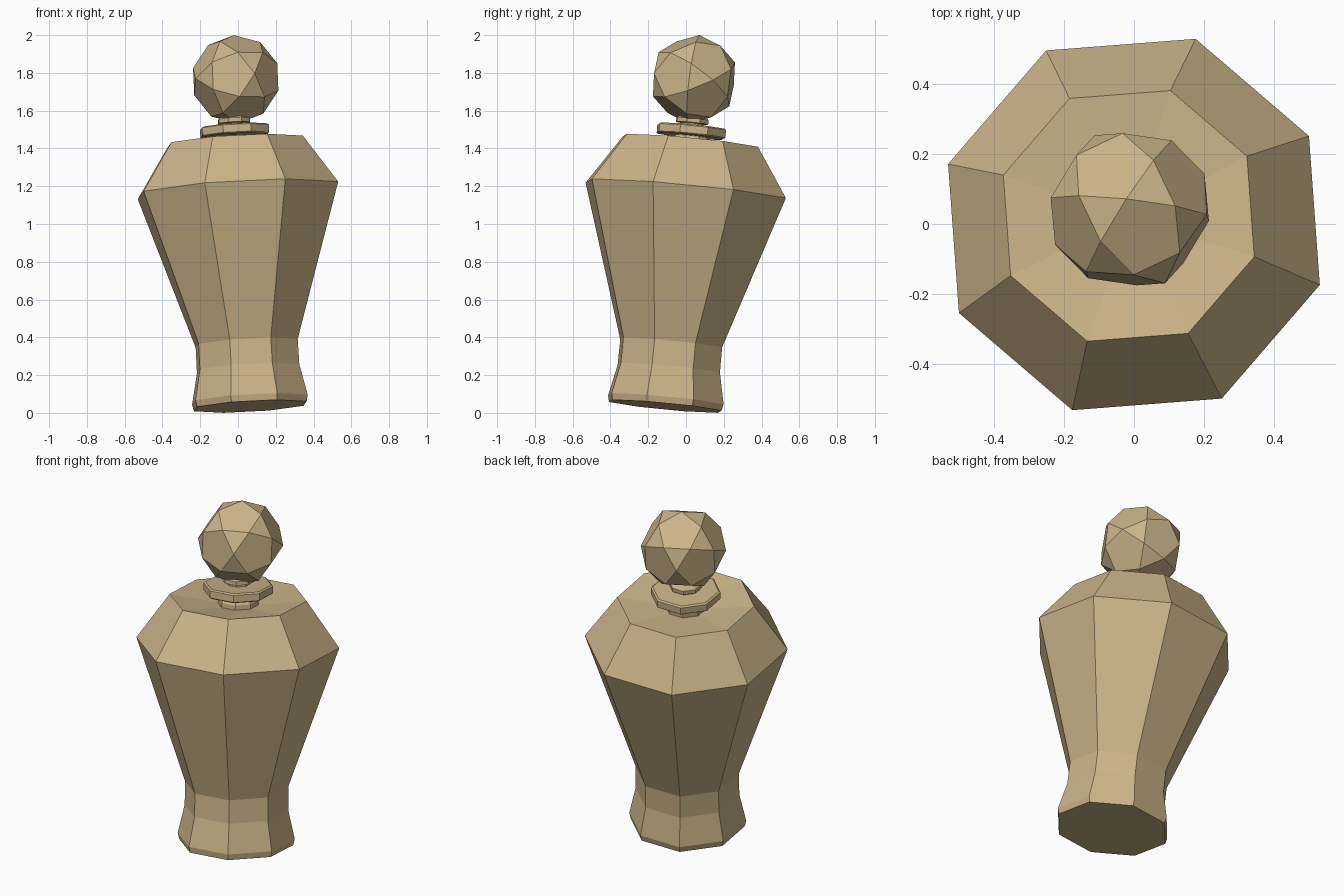
import bpy, bmesh, math
from mathutils import Vector, Matrix

if "Cube" in bpy.data.objects:
    bpy.data.objects.remove(bpy.data.objects["Cube"])

# One tan colour for the whole bottle
tan = bpy.data.materials.new("tan_clay")
tan.diffuse_color = (0.60, 0.455, 0.25, 1)
tan.use_nodes = True
tan.node_tree.nodes["Principled BSDF"].inputs["Base Color"].default_value = tan.diffuse_color

# The bottle leans a little: axis through the centre of its base
BASE = Vector((0.065, -0.11, 0.035))
AXIS = Vector((-0.057, 0.095, 1)).normalized()
LEAN = Matrix.Translation(BASE) @ Vector((0, 0, 1)).rotation_difference(AXIS).to_matrix().to_4x4()
SIDES, TWIST = 8, math.radians(26.8)


def finish(bm, name):
    bmesh.ops.recalc_face_normals(bm, faces=bm.faces)
    mesh = bpy.data.meshes.new(name)
    bm.to_mesh(mesh)
    bm.free()
    mesh.materials.append(tan)
    obj = bpy.data.objects.new(name, mesh)
    bpy.context.collection.objects.link(obj)
    return obj


def turned(name, profile):
    """Eight-sided closed solid from (radius, height along axis) pairs."""
    bm = bmesh.new()
    rings = []
    for r, h in profile:
        ring = []
        for i in range(SIDES):
            a = TWIST + i * math.tau / SIDES
            ring.append(bm.verts.new(LEAN @ Vector((r * math.cos(a), r * math.sin(a), h))))
        rings.append(ring)
    for lo, hi in zip(rings, rings[1:]):
        for i in range(SIDES):
            j = (i + 1) % SIDES
            bm.faces.new((lo[i], lo[j], hi[j], hi[i]))
    bm.faces.new(rings[0][::-1])
    bm.faces.new(rings[-1])
    return finish(bm, name)


# Body: foot, waist, wide shoulder and slightly dished top
turned("bottle_body", [(0.315, 0), (0.323, 0.035), (0.286, 0.20), (0.285, 0.335),
                       (0.56, 1.15), (0.378, 1.41), (0.10, 1.372)])
# Neck, collar and small bead under the stopper
turned("neck", [(0.112, 1.36), (0.112, 1.40), (0.085, 1.445)])
turned("collar", [(0.182, 1.438), (0.192, 1.445), (0.192, 1.485), (0.182, 1.492)])
turned("stopper_stem", [(0.065, 1.48), (0.065, 1.505), (0.09, 1.508), (0.09, 1.53), (0.06, 1.56)])

# Stopper: ball of pentagons and triangles
PHI = (1 + math.sqrt(5)) / 2
signs = (1, -1)
points = [(0, 0, s * PHI) for s in signs]
points += [(a / 2, b * PHI / 2, c * PHI * PHI / 2) for a in signs for b in signs for c in signs]
points = [Vector(p[k:] + p[:k]) for p in points for k in range(3)]

top = Vector((-0.042, 0.127, 0.99)).normalized()
az = math.radians(25.5)
side = Vector((math.cos(az), math.sin(az), 0))
side = (side - top * side.dot(top)).normalized()
turn = Matrix((side.cross(top), side, top)).transposed()

bm = bmesh.new()
for p in points:
    bm.verts.new(Vector((-0.012, 0.042, 1.766)) + turn @ p * (0.236 / PHI))
bmesh.ops.convex_hull(bm, input=bm.verts)
bmesh.ops.dissolve_limit(bm, angle_limit=math.radians(5), verts=bm.verts, edges=bm.edges)
finish(bm, "stopper_ball")
